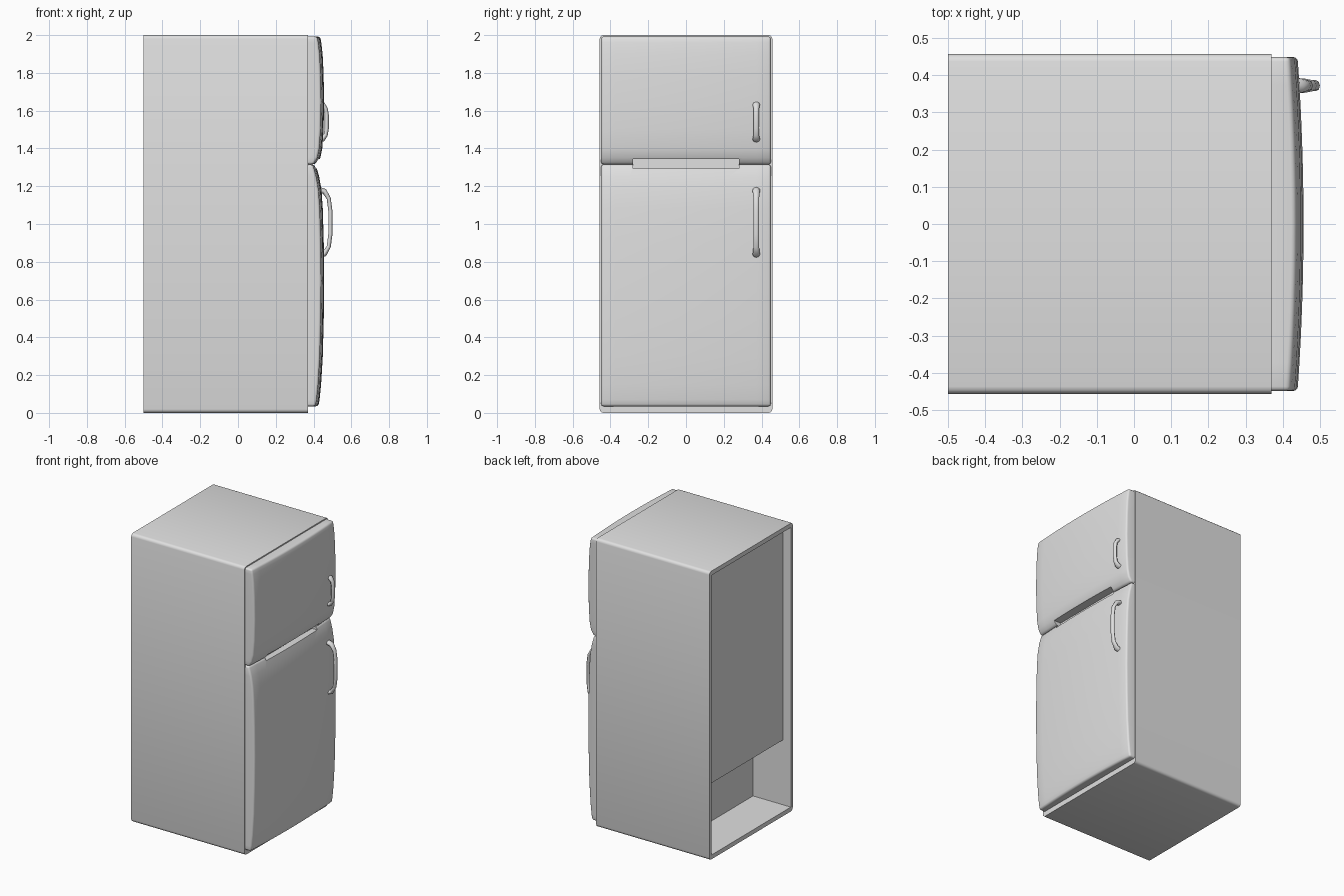
import bpy, bmesh, math
from mathutils import Vector

if "Cube" in bpy.data.objects:
    bpy.data.objects.remove(bpy.data.objects["Cube"])

enamel = bpy.data.materials.new("pale grey enamel")
enamel.diffuse_color = (0.75, 0.75, 0.75, 1)
enamel.use_nodes = True
enamel.node_tree.nodes["Principled BSDF"].inputs["Base Color"].default_value = enamel.diffuse_color


def new_object(name, bm):
    bmesh.ops.recalc_face_normals(bm, faces=bm.faces)
    me = bpy.data.meshes.new(name)
    bm.to_mesh(me)
    bm.free()
    me.materials.append(enamel)
    ob = bpy.data.objects.new(name, me)
    bpy.context.collection.objects.link(ob)
    return ob


def box(lo, hi):
    bm = bmesh.new()
    bmesh.ops.create_cube(bm, size=1)
    for v in bm.verts:
        v.co = Vector([(a + b) / 2 + c * (b - a) for a, b, c in zip(lo, hi, v.co)])
    return bm


def finish(ob, angle=35):
    # apply modifiers and smooth the soft edges
    bpy.ops.object.select_all(action='DESELECT')
    ob.select_set(True)
    bpy.context.view_layer.objects.active = ob
    bpy.ops.object.convert(target='MESH')
    bpy.ops.object.shade_smooth_by_angle(angle=math.radians(angle))


def cut(ob, cutter):
    m = ob.modifiers.new("cut", 'BOOLEAN')
    m.operation = 'DIFFERENCE'
    m.solver = 'EXACT'
    m.object = cutter


# Cabinet: box with rounded edges running front to back
bm = box((-0.5, -0.457, 0), (0.37, 0.457, 2))
long_edges = [e for e in bm.edges if abs(e.verts[0].co.x - e.verts[1].co.x) > 0.5]
bmesh.ops.bevel(bm, geom=long_edges, offset=0.02, segments=3, profile=0.5, affect='EDGES')
cabinet = new_object("cabinet", bm)

# Stepped recess in the back: shallow above, deep compartment below
bm = bmesh.new()
step = [(-0.6, 0.03), (-0.21, 0.03), (-0.21, 0.48), (-0.44, 0.48), (-0.44, 1.97), (-0.6, 1.97)]
face = bm.faces.new([bm.verts.new((x, -0.435, z)) for x, z in step])
ext = bmesh.ops.extrude_face_region(bm, geom=[face], use_keep_orig=True)
for v in ext["geom"]:
    if isinstance(v, bmesh.types.BMVert):
        v.co.y = 0.435
back_cutter = new_object("back_recess_cutter", bm)

# Grip slot between the two doors
slot_cutter = new_object("slot_cutter", box((0.372, -0.28, 1.295), (0.6, 0.28, 1.343)))


# Doors: bulged front sheet, extruded back to the cabinet, rounded rim
def door(name, profile, half=0.449, back=0.366, cols=12):
    bm = bmesh.new()
    rows = []
    for z, x in profile:
        row = []
        for i in range(cols + 1):
            t = 2 * i / cols - 1
            row.append(bm.verts.new((x - 0.016 * t * t, t * half, z)))
        rows.append(row)
    for a, b in zip(rows, rows[1:]):
        for i in range(cols):
            bm.faces.new((a[i], a[i + 1], b[i + 1], b[i]))
    ext = bmesh.ops.extrude_face_region(bm, geom=bm.faces[:], use_keep_orig=True)
    for v in ext["geom"]:
        if isinstance(v, bmesh.types.BMVert):
            v.co.x = back
    bmesh.ops.recalc_face_normals(bm, faces=bm.faces)
    rim = [e for e in bm.edges if e.calc_face_angle(0) > 0.8
           and max(v.co.x for v in e.verts) > back + 0.01]
    bmesh.ops.bevel(bm, geom=rim, offset=0.012, segments=3, profile=0.5, affect='EDGES')
    return new_object(name, bm)


lower = door("lower_door", [(0.035, 0.425), (0.07, 0.432), (0.15, 0.440), (0.3, 0.449), (0.5, 0.454),
                            (0.7, 0.456), (0.9, 0.454), (1.08, 0.449), (1.18, 0.442), (1.25, 0.430),
                            (1.314, 0.412)])
upper = door("upper_door", [(1.316, 0.415), (1.35, 0.436), (1.40, 0.446), (1.5, 0.453), (1.65, 0.456),
                            (1.8, 0.453), (1.9, 0.448), (1.96, 0.441), (1.992, 0.435)])

cut(cabinet, back_cutter)
cut(lower, slot_cutter)
cut(upper, slot_cutter)
for ob in (cabinet, lower, upper):
    finish(ob)
for ob in (back_cutter, slot_cutter):
    bpy.data.objects.remove(ob)


# Handles: bowed rods, thicker at the mounts
def handle(name, z0, z1, out):
    cu = bpy.data.curves.new(name, 'CURVE')
    cu.dimensions = '3D'
    cu.bevel_depth = 0.011
    cu.bevel_resolution = 2
    cu.use_fill_caps = True
    shape = [(0.0, 0.0, 1.4), (0.02, 0.45, 1.3), (0.13, 0.85, 1.0), (0.32, 1.0, 1.0)]
    shape += [(1 - t, d, r) for t, d, r in reversed(shape)]
    sp = cu.splines.new('POLY')
    sp.points.add(len(shape) - 1)
    for p, (t, d, r) in zip(sp.points, shape):
        p.co = (0.432 + (out - 0.011 - 0.432) * d, 0, z0 + (z1 - z0) * t, 1)
        p.radius = r
    cu.materials.append(enamel)
    ob = bpy.data.objects.new(name, cu)
    ob.location.y = 0.372
    ob.scale.y = 1.35
    bpy.context.collection.objects.link(ob)
    finish(ob, 50)


handle("lower_handle", 0.835, 1.18, 0.50)
handle("upper_handle", 1.447, 1.635, 0.481)
